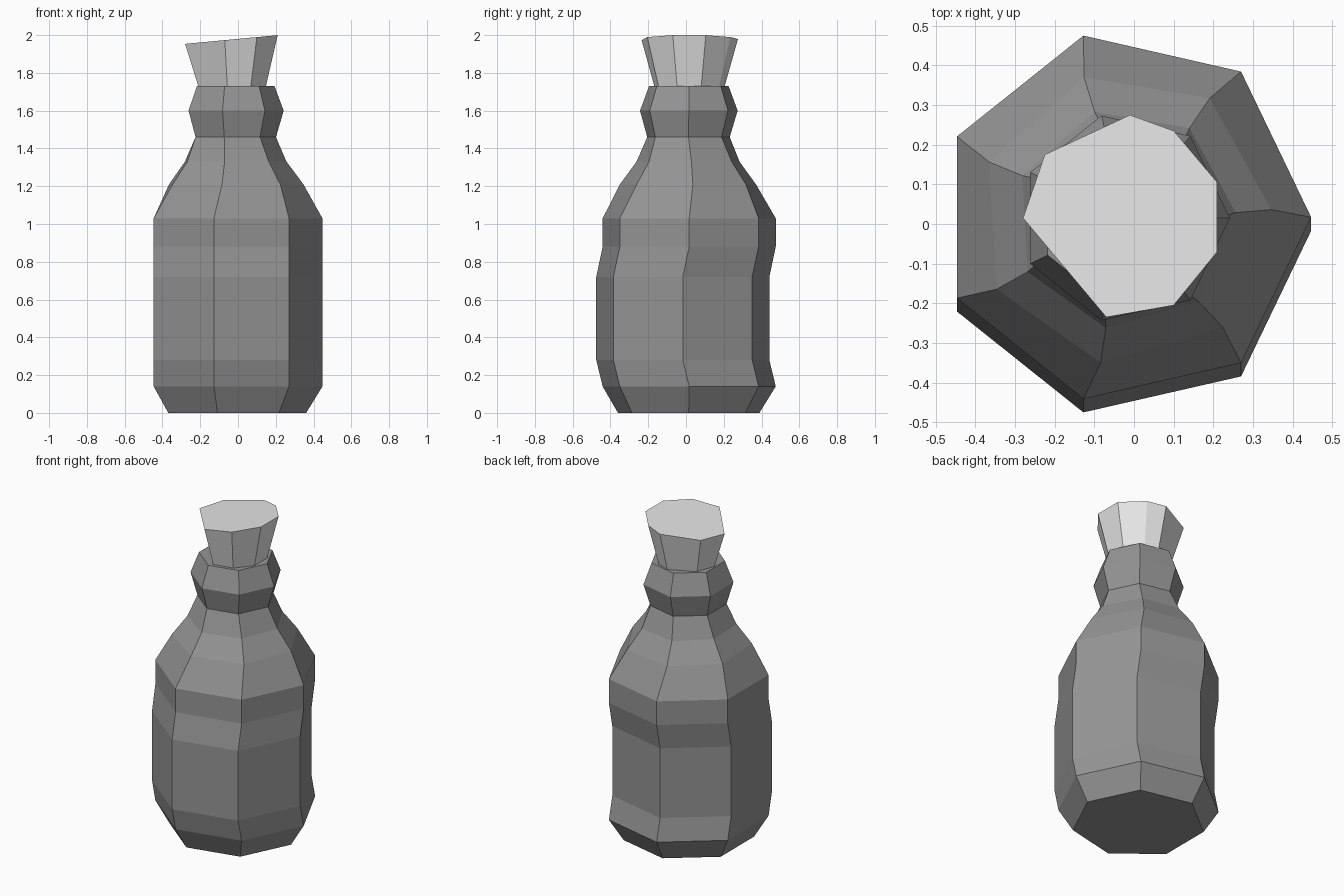
import bpy, bmesh
from math import sin, cos, radians, tau

if "Cube" in bpy.data.objects:
    bpy.data.objects.remove(bpy.data.objects["Cube"])


def flat_material(name, value):
    mat = bpy.data.materials.new(name)
    mat.use_nodes = True
    color = (value, value, value, 1)
    mat.diffuse_color = color
    mat.node_tree.nodes["Principled BSDF"].inputs["Base Color"].default_value = color
    return mat


def loft(name, rings, mat):
    """Closed solid through a stack of equal-sided rings."""
    bm = bmesh.new()
    loops = [[bm.verts.new(p) for p in ring] for ring in rings]
    n = len(loops[0])
    for low, high in zip(loops, loops[1:]):
        for i in range(n):
            j = (i + 1) % n
            bm.faces.new((low[i], low[j], high[j], high[i]))
    bm.faces.new(loops[0][::-1])
    bm.faces.new(loops[-1])
    bmesh.ops.recalc_face_normals(bm, faces=bm.faces)
    mesh = bpy.data.meshes.new(name)
    bm.to_mesh(mesh)
    bm.free()
    mesh.materials.append(mat)
    obj = bpy.data.objects.new(name, mesh)
    bpy.context.collection.objects.link(obj)
    return obj


def heptagon(z, radius, shift_y, twist):
    angles = [tau * k / 7 + radians(twist) for k in range(7)]
    return [(radius * cos(a) - 0.023, radius * sin(a) + shift_y, z) for a in angles]


# Bottle: seven-sided rings (height, radius, sideways shift, twist in degrees)
profile = [
    (0, 0.384, 0.014, 0), (0.14, 0.47, 0.017, 0), (0.28, 0.47, -0.017, 0),
    (0.72, 0.47, -0.017, 0), (0.88, 0.47, 0.017, 0), (1.03, 0.47, 0.017, 0),
    (1.21, 0.37, 0.015, 3.3), (1.33, 0.28, 0.014, 3),
    (1.46, 0.224, 0.013, 0), (1.6, 0.265, 0.015, 0), (1.73, 0.216, 0.015, 0),
]
loft("bottle", [heptagon(*row) for row in profile], flat_material("grey glass", 0.3))

# Stopper: uneven eight-sided plug with a slanted top
outline = [(-0.28, 0.015), (-0.07, -0.235), (0.1, -0.205), (0.21, -0.07),
           (0.21, 0.105), (0.1, 0.235), (-0.01, 0.275), (-0.225, 0.175)]
top = [(x, y, 1.98 + 0.094 * x) for x, y in outline]
base = [(-0.02 + 0.72 * (x + 0.02), 0.015 + 0.72 * (y - 0.015), 1.72) for x, y in outline]
loft("stopper", [base, top], flat_material("pale cork", 0.8))
